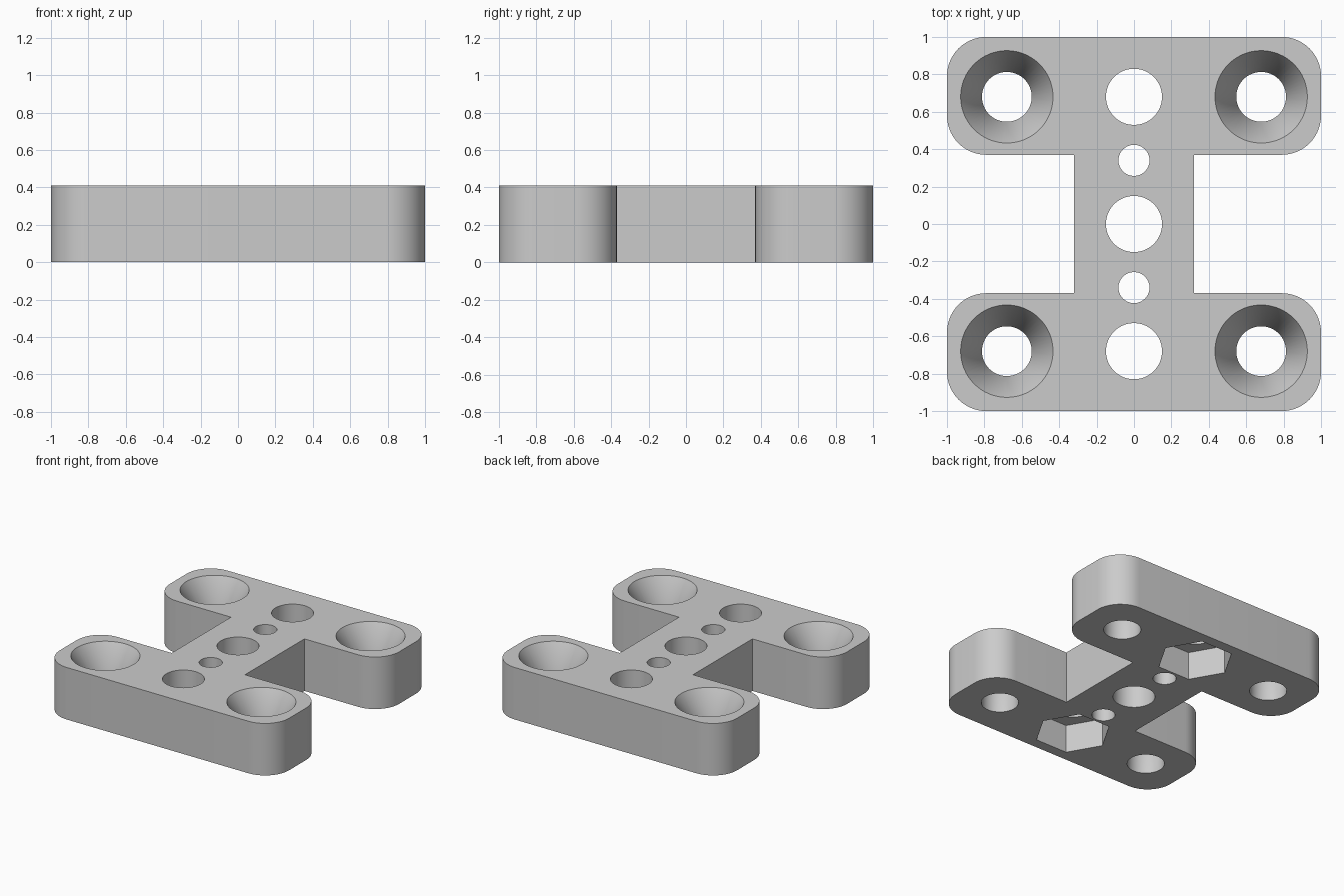
import bpy
import bmesh
from math import cos, sin, tau

HEIGHT = 0.41
PITCH = 0.68      # offset of the main holes from the centre
HALF = HEIGHT / 2

cube = bpy.data.objects.get("Cube")
if cube:
    bpy.data.objects.remove(cube, do_unlink=True)

grey = bpy.data.materials.new("plain grey")
grey.use_nodes = True
colour = (0.6, 0.6, 0.6, 1)
grey.diffuse_color = colour
grey.node_tree.nodes["Principled BSDF"].inputs["Base Color"].default_value = colour


def make_object(name, bm):
    bmesh.ops.recalc_face_normals(bm, faces=bm.faces[:])
    mesh = bpy.data.meshes.new(name)
    bm.to_mesh(mesh)
    bm.free()
    mesh.materials.append(grey)
    obj = bpy.data.objects.new(name, mesh)
    bpy.context.collection.objects.link(obj)
    return obj


def add_turned(bm, x, y, profile, sides=64):
    """Closed solid made of stacked rings, given as (radius, height)."""
    rings = []
    for radius, z in profile:
        rings.append([bm.verts.new((x + radius * cos(tau * i / sides),
                                    y + radius * sin(tau * i / sides), z))
                      for i in range(sides)])
    for low, high in zip(rings, rings[1:]):
        for i in range(sides):
            j = (i + 1) % sides
            bm.faces.new((low[i], low[j], high[j], high[i]))
    bm.faces.new(rings[0][::-1])
    bm.faces.new(rings[-1])


def cut(target, cutter):
    cutter.hide_render = True
    mod = target.modifiers.new("cut", 'BOOLEAN')
    mod.operation = 'DIFFERENCE'
    mod.solver = 'EXACT'
    mod.object = cutter
    bpy.context.view_layer.objects.active = target
    bpy.ops.object.modifier_apply(modifier=mod.name)
    bpy.data.objects.remove(cutter, do_unlink=True)


# Plate: an I-shaped outline with rounded outer corners, pulled up
WEB, INNER, RADIUS = 0.32, 0.37, 0.21
right_half = [(WEB, -INNER), (WEB, INNER), (1, INNER), (1, 1)]
left_half = [(-1, 1), (-1, INNER), (-WEB, INNER), (-WEB, -INNER)]
bottom = [(-1, -INNER), (-1, -1), (1, -1), (1, -INNER)]
bm = bmesh.new()
outline = [bm.verts.new((x, y, 0)) for x, y in right_half + left_half + bottom]
bm.faces.new(outline)
corners = [v for v in outline if abs(v.co.x) > 0.9]
bmesh.ops.bevel(bm, geom=corners, offset=RADIUS, segments=14,
                profile=0.5, affect='VERTICES')
pulled = bmesh.ops.extrude_face_region(bm, geom=bm.faces[:])
top_verts = [g for g in pulled["geom"] if isinstance(g, bmesh.types.BMVert)]
bmesh.ops.translate(bm, verts=top_verts, vec=(0, 0, HEIGHT))
plate = make_object("mounting_plate", bm)

# Holes: four countersunk corner holes and a row of five along the middle
BORE, SINK, OVER = 0.133, 0.247, 0.05
flare = SINK + (SINK - BORE) * OVER / HALF
bm = bmesh.new()
for sx in (-1, 1):
    for sy in (-1, 1):
        add_turned(bm, sx * PITCH, sy * PITCH,
                   [(BORE, -OVER), (BORE, HALF), (flare, HEIGHT + OVER)])
for step in range(-2, 3):
    radius = 0.083 if step % 2 else 0.15
    add_turned(bm, 0, step * PITCH / 2,
               [(radius, -OVER), (radius, HEIGHT + OVER)])
cut(plate, make_object("hole_cutter", bm))

# Hexagonal nut pockets in the underside
bm = bmesh.new()
for sy in (-1, 1):
    add_turned(bm, 0, sy * PITCH, [(0.275, -OVER), (0.275, 0.22)], sides=6)
cut(plate, make_object("nut_pocket_cutter", bm))

# Smooth the round walls, keep edges sharp
bpy.ops.object.select_all(action='DESELECT')
plate.select_set(True)
bpy.context.view_layer.objects.active = plate
bpy.ops.object.shade_smooth_by_angle()
